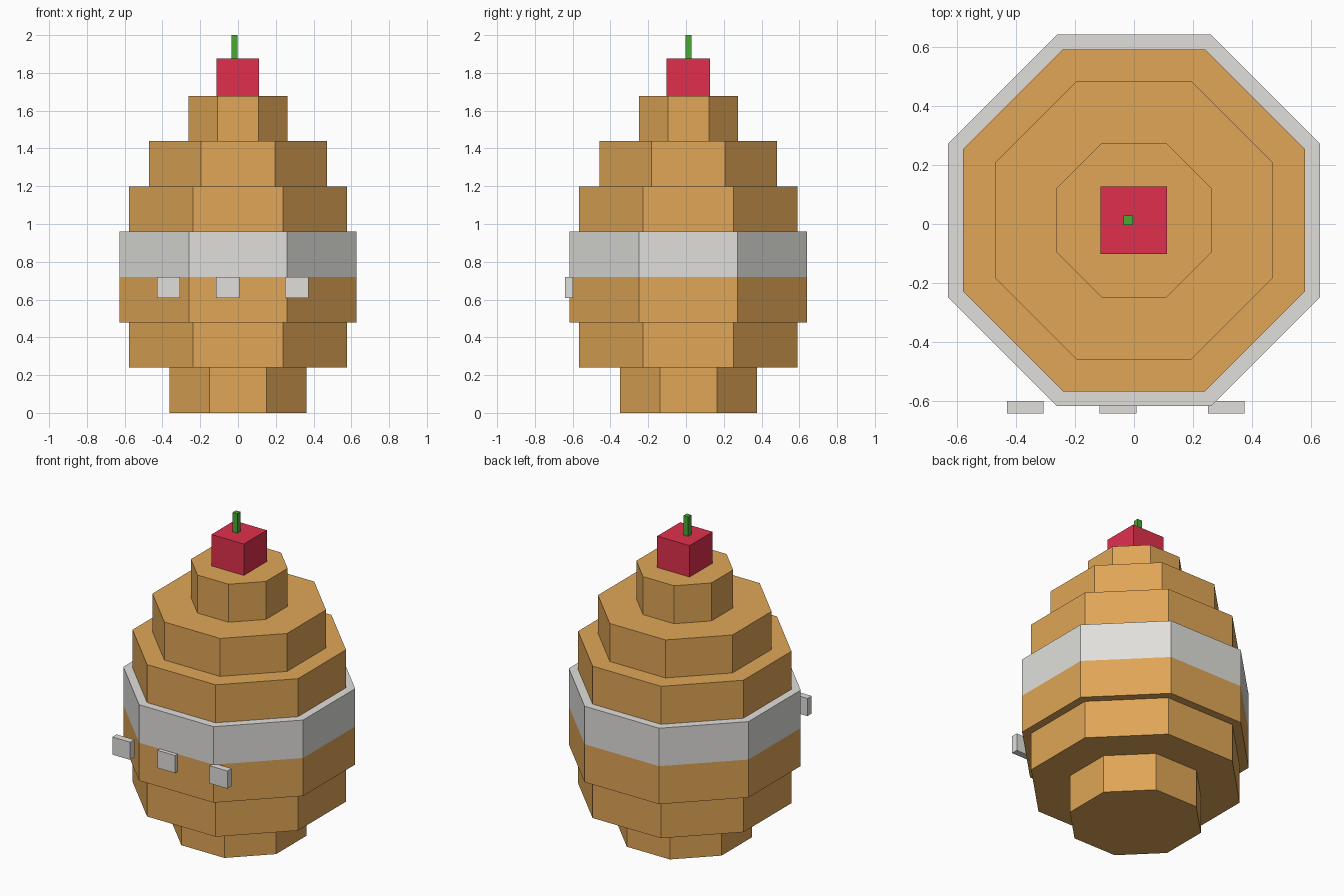
import bpy, bmesh, math
from mathutils import Vector

if "Cube" in bpy.data.objects:
    bpy.data.objects.remove(bpy.data.objects["Cube"])


def material(name, rgb):
    """Flat material from 0-255 sRGB values."""
    lin = [((c / 255 + 0.055) / 1.055) ** 2.4 for c in rgb]
    m = bpy.data.materials.new(name)
    m.use_nodes = True
    m.diffuse_color = (*lin, 1)
    m.node_tree.nodes["Principled BSDF"].inputs["Base Color"].default_value = (*lin, 1)
    return m


WAFFLE = material("golden brown", (224, 166, 87))
CREAM = material("pale grey", (224, 223, 219))
CHERRY = material("cherry red", (224, 48, 77))
STEM = material("stem green", (74, 168, 54))


def add_object(name, bm, *mats):
    mesh = bpy.data.meshes.new(name)
    bm.normal_update()
    bm.to_mesh(mesh)
    bm.free()
    for m in mats:
        mesh.materials.append(m)
    obj = bpy.data.objects.new(name, mesh)
    bpy.context.collection.objects.link(obj)
    return obj


def box(name, lo, hi, mat):
    lo, hi = Vector(lo), Vector(hi)
    bm = bmesh.new()
    bmesh.ops.create_cube(bm, size=1)
    bmesh.ops.scale(bm, vec=hi - lo, verts=bm.verts)
    bmesh.ops.translate(bm, vec=(lo + hi) / 2, verts=bm.verts)
    return add_object(name, bm, mat)


# Stepped octagonal body: one tier per apothem, all the same height
SIDES, TIER, CENTRE_Y = 8, 0.2398, 0.0125
APOTHEMS = [0.363, 0.578, 0.628, 0.628, 0.578, 0.47, 0.262]
BAND = 3  # index of the pale tier

bm = bmesh.new()


def ring(apothem, z):
    r = apothem / math.cos(math.pi / SIDES)
    angles = [(i + 0.5) * math.tau / SIDES for i in range(SIDES)]
    return [bm.verts.new((r * math.cos(a), CENTRE_Y + r * math.sin(a), z)) for a in angles]


def bridge(a, b, mat):
    for i in range(SIDES):
        j = (i + 1) % SIDES
        bm.faces.new((a[i], a[j], b[j], b[i])).material_index = mat


prev, prev_a = None, None
for k, a in enumerate(APOTHEMS):
    if prev is None:
        low = ring(a, 0)
        bm.faces.new(low[::-1])
    elif a == prev_a:
        low = prev
    else:
        # Ledge takes the colour of the wider tier
        low = ring(a, k * TIER)
        wider = k if a > prev_a else k - 1
        bridge(prev, low, int(wider == BAND))
    top = ring(a, (k + 1) * TIER)
    bridge(low, top, int(k == BAND))
    prev, prev_a = top, a
bm.faces.new(prev)
add_object("tiered_body", bm, WAFFLE, CREAM)

# Cherry and stem on top
TOP = len(APOTHEMS) * TIER
box("cherry", (-0.114, -0.102, TOP), (0.112, 0.127, 1.877), CHERRY)
box("cherry_stem", (-0.035, -0.003, 1.877), (-0.003, 0.029, 2.0), STEM)

# Three small drips across the front, just under the pale band
for name, x in (("right", -0.43), ("middle", -0.116), ("left", 0.25)):
    box(name + "_drip", (x, -0.64, 0.608), (x + 0.124, -0.598, 0.7195), CREAM)
